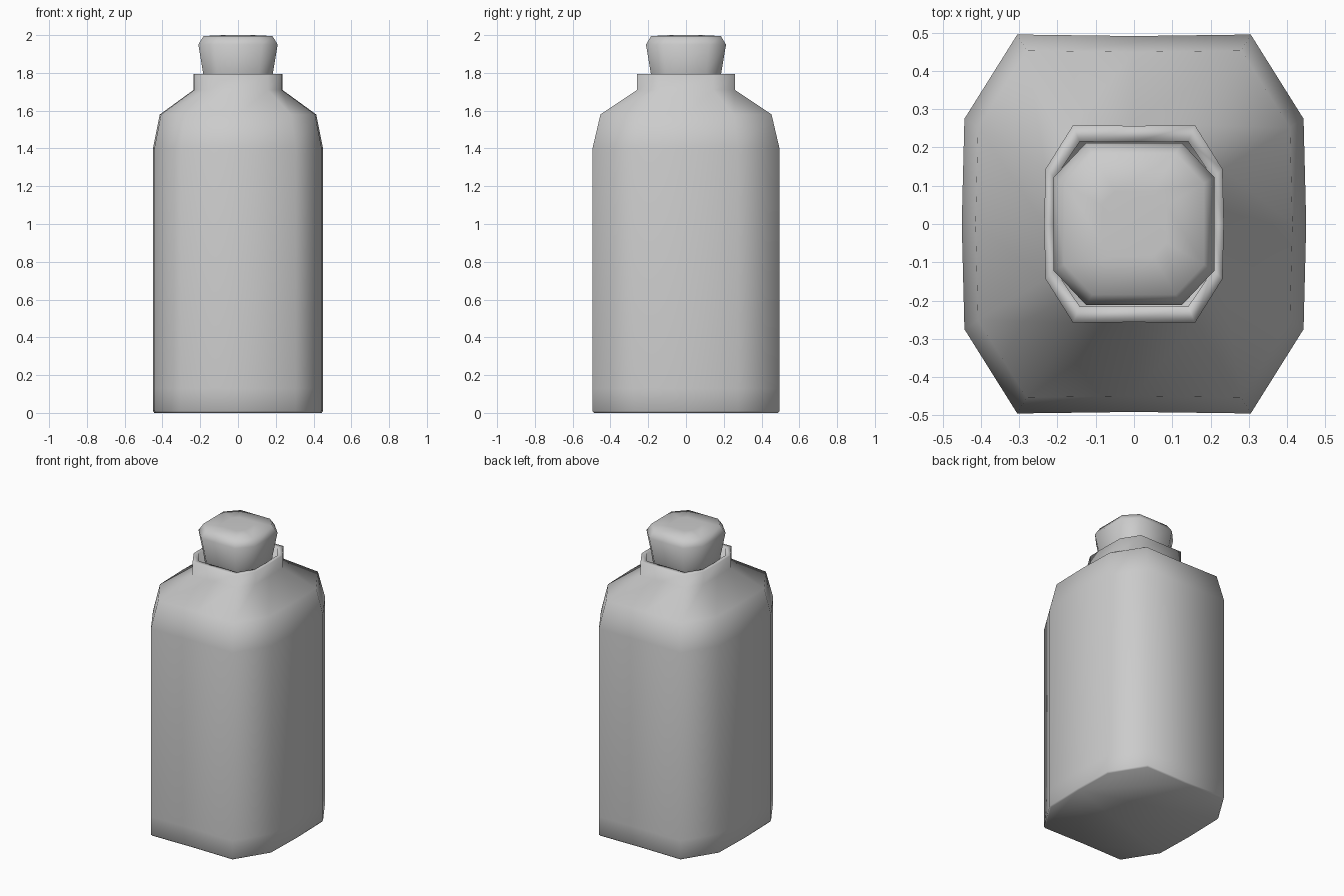
import bpy, bmesh

if "Cube" in bpy.data.objects:
    bpy.data.objects.remove(bpy.data.objects["Cube"])


def loft(name, section, rings):
    """Skin scaled copies of a closed section; rings = (scale x, scale y, z)."""
    bm = bmesh.new()
    loops = [[bm.verts.new((x * sx, y * sy, z)) for x, y in section]
             for sx, sy, z in rings]
    n = len(section)
    for a, b in zip(loops, loops[1:]):
        for i in range(n):
            j = (i + 1) % n
            bm.faces.new((a[i], a[j], b[j], b[i]))
    bm.faces.new(loops[0][::-1])
    bm.faces.new(loops[-1])
    bmesh.ops.recalc_face_normals(bm, faces=bm.faces[:])
    mesh = bpy.data.meshes.new(name)
    bm.to_mesh(mesh)
    bm.free()
    mesh.polygons.foreach_set("use_smooth", [True] * len(mesh.polygons))
    obj = bpy.data.objects.new(name, mesh)
    bpy.context.collection.objects.link(obj)
    return obj


def mirrored(quarter):
    """Half section (lower half of +x side upward) mirrored to the -x side."""
    return quarter + [(-x, -y) for x, y in quarter]


# Bottle: chamfered rectangle, with hollow neck
bottle_section = mirrored([(0.45, 0), (0.443, 0.275), (0.305, 0.495),
                           (0, 0.491), (-0.305, 0.495), (-0.443, 0.275)])
loft("bottle", bottle_section, [
    (0.985, 0.985, 0.0), (1, 1, 0.01), (1, 1, 0.13), (1, 1, 1.40),
    (0.92, 0.915, 1.58), (0.522, 0.522, 1.71), (0.522, 0.522, 1.795),
    (0.465, 0.435, 1.795), (0.465, 0.435, 1.62)])

# Stopper: tapered octagon with a bevelled top, seated in the neck
stopper_section = mirrored([(0.21, -0.122), (0.21, 0.122),
                            (0.125, 0.212), (-0.125, 0.212)])
loft("stopper", stopper_section, [
    (0.77, 0.77, 1.63), (0.88, 0.88, 1.80), (1, 1, 1.95),
    (0.87, 0.87, 1.995), (0.4, 0.4, 2.0)])
